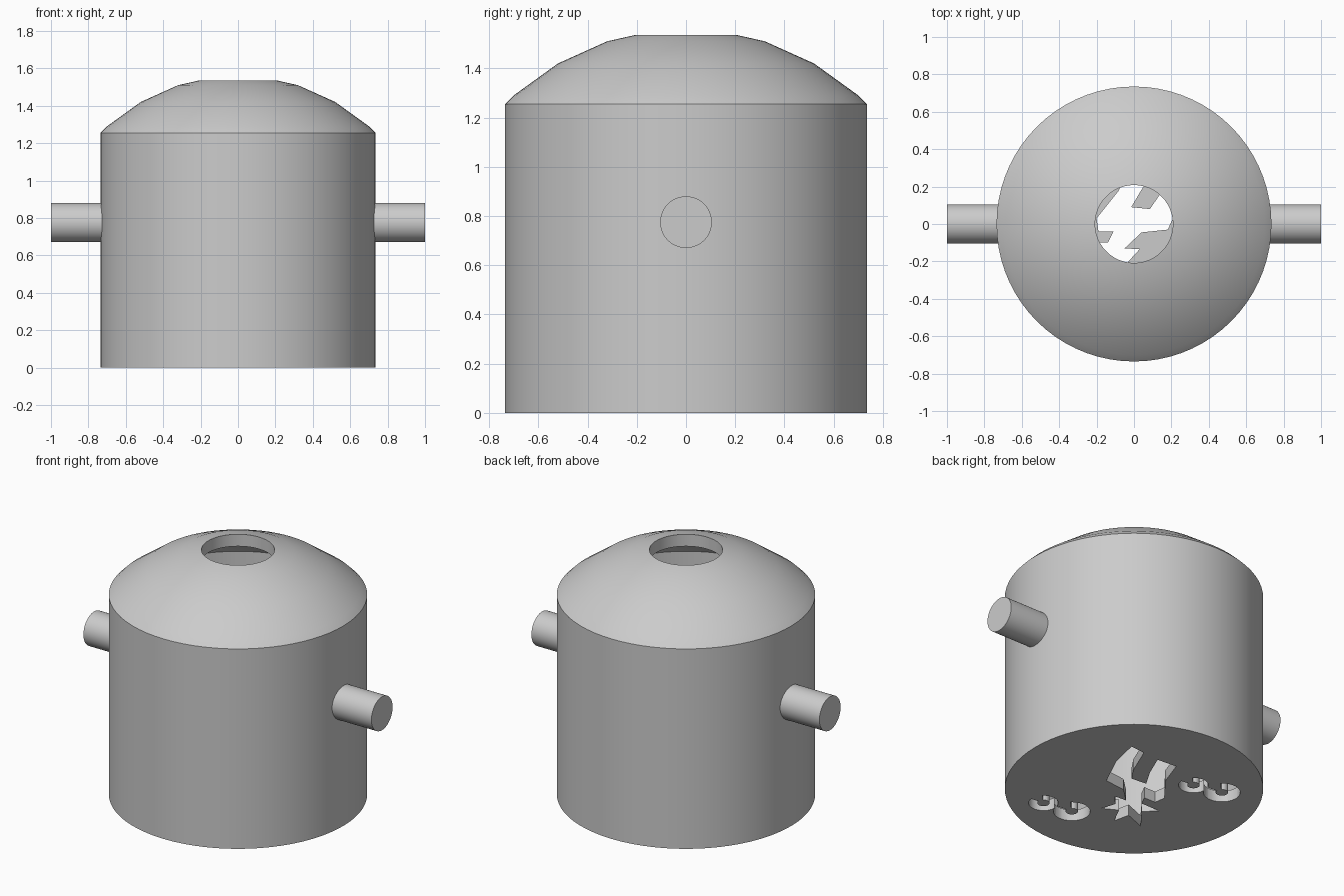
import bpy, bmesh, math
from mathutils import Matrix

if "Cube" in bpy.data.objects:
    bpy.data.objects.remove(bpy.data.objects["Cube"], do_unlink=True)

grey = bpy.data.materials.new("plain grey")
grey.use_nodes = True
grey.diffuse_color = (0.6, 0.6, 0.6, 1)
grey.node_tree.nodes["Principled BSDF"].inputs["Base Color"].default_value = (0.6, 0.6, 0.6, 1)


def make_object(name, bm):
    bmesh.ops.recalc_face_normals(bm, faces=bm.faces[:])
    mesh = bpy.data.meshes.new(name)
    bm.to_mesh(mesh)
    bm.free()
    mesh.materials.append(grey)
    obj = bpy.data.objects.new(name, mesh)
    bpy.context.collection.objects.link(obj)
    return obj


def activate(obj):
    bpy.ops.object.select_all(action="DESELECT")
    obj.select_set(True)
    bpy.context.view_layer.objects.active = obj


def lathe(name, profile, steps):
    bm = bmesh.new()
    verts = [bm.verts.new((r, 0, z)) for r, z in profile]
    edges = [bm.edges.new(pair) for pair in zip(verts, verts[1:])]
    bmesh.ops.spin(bm, geom=verts + edges, cent=(0, 0, 0), axis=(0, 0, 1),
                   angle=math.tau, steps=steps)
    bmesh.ops.remove_doubles(bm, verts=bm.verts[:], dist=0.0005)
    return make_object(name, bm)


def prism(name, outline, bottom=-0.1, top=0.15):
    bm = bmesh.new()
    face = bm.faces.new([bm.verts.new((x, y, bottom)) for x, y in outline])
    extruded = bmesh.ops.extrude_face_region(bm, geom=[face])["geom"]
    moved = [v for v in extruded if isinstance(v, bmesh.types.BMVert)]
    bmesh.ops.translate(bm, verts=moved, vec=(0, 0, top - bottom))
    return make_object(name, bm)


def open_ring(x, y, outer, inner, start, sweep=5.4, count=24):
    # broken ring outline, leaving a bridge that holds the central disc
    angles = [start + sweep * i / count for i in range(count + 1)]
    return ([(x + outer * math.cos(a), y + outer * math.sin(a)) for a in angles]
            + [(x + inner * math.cos(a), y + inner * math.sin(a)) for a in reversed(angles)])


# Hollow tank: floor, wall, faceted dome and open top
tank = lathe("tank_shell", [
    (0, 0), (0.735, 0), (0.735, 1.255), (0.7, 1.29), (0.52, 1.42), (0.32, 1.51),
    (0.208, 1.535), (0.208, 1.46), (0.3, 1.44), (0.49, 1.355), (0.645, 1.235),
    (0.665, 1.215), (0.665, 0.07), (0, 0.07)], 72)

# Forked opening with a jagged lower end
forked_outline = [
    (-.015, .09), (.05, .2), (.11, .34), (-.02, .35), (-.08, .18), (-.2, .03),
    (-.19, -.04), (-.11, -.04), (-.14, -.1), (-.27, -.1), (-.2, -.17), (-.3, -.3),
    (-.17, -.25), (-.147, -.35), (-.09, -.24), (0, -.29), (-.03, -.2), (.03, -.135),
    (-.05, -.13), (.04, -.045), (.18, -.03), (.28, .18), (.32, .36), (.22, .35),
    (.14, .16), (.085, .08)]
cutters = [prism("floor_opening_cutter", forked_outline)]

# Two pairs of ring vents in the floor
for x, y, radius in [(.29, -.455, .085), (.106, -.424, .105),
                     (-.233, .249, .085), (-.41, .289, .105)]:
    cutters.append(prism("ring_vent_cutter", open_ring(x, y, radius, 0.035, 0.8)))

for cutter in cutters:
    cutter.hide_render = True
    cut = tank.modifiers.new("floor_cut", "BOOLEAN")
    cut.operation = "DIFFERENCE"
    cut.solver = "EXACT"
    cut.object = cutter
    activate(tank)
    bpy.ops.object.modifier_apply(modifier=cut.name)
    bpy.data.objects.remove(cutter, do_unlink=True)

# Side pegs
pegs = []
for side, name in [(1, "left_peg"), (-1, "right_peg")]:
    bm = bmesh.new()
    place = Matrix.Translation((side * 0.85, 0, 0.775)) @ Matrix.Rotation(math.pi / 2, 4, "Y")
    bmesh.ops.create_cone(bm, cap_ends=True, segments=48, radius1=0.105, radius2=0.105,
                          depth=0.3, matrix=place)
    pegs.append(make_object(name, bm))

for obj in [tank] + pegs:
    activate(obj)
    bpy.ops.object.shade_smooth_by_angle(angle=math.radians(30))
